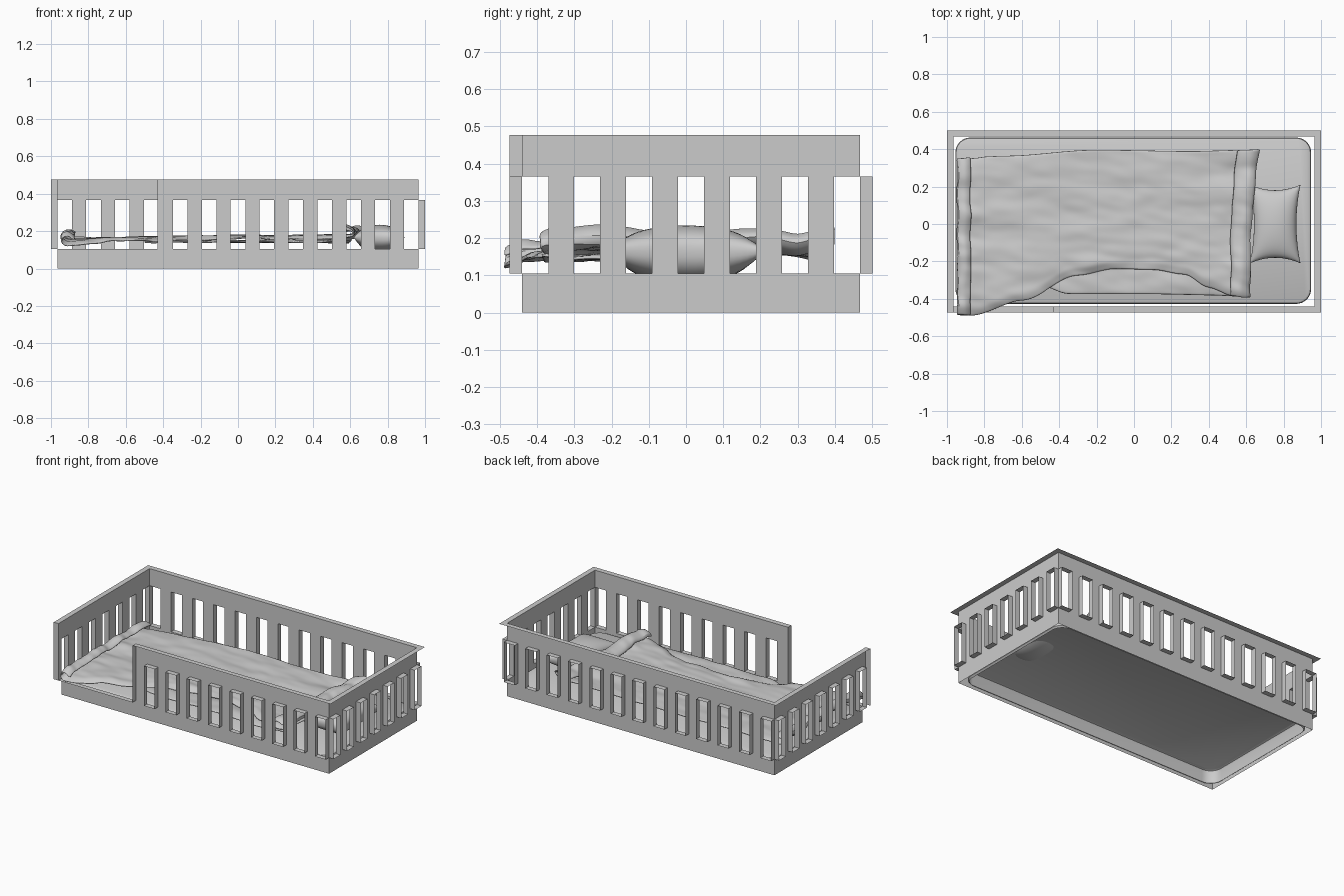
import bpy, bmesh, math
from mathutils import Vector, noise

if "Cube" in bpy.data.objects:
    bpy.data.objects.remove(bpy.data.objects["Cube"])

X, YF, YB = 0.966, -0.44, 0.467      # wall planes
OUT = 0.034                          # depth of the window frames and the rim
Z1, Z2, Z3 = 0.105, 0.365, 0.477     # sill, window head, top of walls
SPLIT = -0.43                        # front guard starts here


def finish(name, bm, smooth=None):
    bmesh.ops.remove_doubles(bm, verts=bm.verts, dist=1e-5)
    me = bpy.data.meshes.new(name)
    bm.to_mesh(me)
    bm.free()
    ob = bpy.data.objects.new(name, me)
    bpy.context.collection.objects.link(ob)
    if smooth:
        bpy.context.view_layer.objects.active = ob
        ob.select_set(True)
        bpy.ops.object.shade_smooth_by_angle(angle=math.radians(smooth))
        ob.select_set(False)
    return ob


def quad(bm, pts):
    bm.faces.new([bm.verts.new(p) for p in pts])


def wall(name, P, s0, s1, wins, w, base0=None):
    """Thin slatted wall; P maps (along, height, outward) to a point."""
    bm = bmesh.new()

    def rect(a, b, lo, hi):
        if b - a > 0.002:
            quad(bm, [P(a, lo, 0), P(b, lo, 0), P(b, hi, 0), P(a, hi, 0)])
    rect(s0 if base0 is None else base0, s1, 0, Z1)
    rect(s0, s1, Z2, Z3)
    edges = [s0] + [e for a in wins for e in (a, a + w)] + [s1]
    for a, b in zip(edges[::2], edges[1::2]):
        rect(a, b, Z1, Z2)
    # frame tunnels standing out around each window
    for a in wins:
        c = [(a, Z1), (a + w, Z1), (a + w, Z2), (a, Z2)]
        for p, q in zip(c, c[1:] + c[:1]):
            quad(bm, [P(*p, 0), P(*q, 0), P(*q, OUT), P(*p, OUT)])
    return finish(name, bm)


# Walls
WL, WS = 0.078, 0.07
long_w = [-X + k * (2 * X - WL) / 12 for k in range(13)]
short_w = [YF + k * (YB - YF - WS) / 6 for k in range(7)]
wall("back_wall", lambda s, z, o: (s, YB + o, z), -X, X, long_w, WL)
wall("front_guard", lambda s, z, o: (s, YF - o, z), SPLIT, X, long_w[4:], WL, -X)
wall("right_wall", lambda s, z, o: (X + o, s, z), YF, YB, short_w, WS)
wall("left_wall", lambda s, z, o: (-X - o, s, z), YF, YB, short_w, WS)

# Thin rim on top of the walls, sill at the opening and end caps
bm = bmesh.new()
XO, FO, BO = X + OUT, YF - OUT, YB + OUT
for x0, x1, y0, y1, z in [(-XO, XO, YB, BO, Z3), (-XO, -X, FO, YB, Z3), (X, XO, FO, YB, Z3),
                          (SPLIT, X, FO, YF, Z3), (-X, SPLIT, FO, YF, Z1)]:
    quad(bm, [(x0, y0, z), (x1, y0, z), (x1, y1, z), (x0, y1, z)])
for (xa, ya), (xb, yb) in [((-XO, FO), (-X, FO)), ((-X, FO), (-X, YF)), ((SPLIT, FO), (SPLIT, YF))]:
    quad(bm, [(xa, ya, Z1), (xb, yb, Z1), (xb, yb, Z3), (xa, ya, Z3)])
finish("top_rim", bm)

# Mattress: open-bottomed shell with round corners
bm = bmesh.new()


def outline(inset, z, r=0.08, n=8):
    ring = []
    for i, (cx, cy) in enumerate([(0.947 - r, 0.462 - r), (-0.955 + r, 0.462 - r),
                                  (-0.955 + r, -0.427 + r), (0.947 - r, -0.427 + r)]):
        for k in range(n + 1):
            a = math.pi / 2 * (i + k / n)
            ring.append(bm.verts.new((cx + (r - inset) * math.cos(a), cy + (r - inset) * math.sin(a), z)))
    return ring


rings = [outline(i, z) for i, z in [(0.01, 0.005), (0, 0.015), (0, 0.085), (0.004, 0.095), (0.014, 0.1)]]
for a, b in zip(rings, rings[1:]):
    for i in range(len(a)):
        j = (i + 1) % len(a)
        bm.faces.new((a[i], a[j], b[j], b[i]))
bm.faces.new(rings[-1])
finish("mattress", bm, 40)

# Pillow: two domed grids meeting at a pinched seam
bm = bmesh.new()
N = 24
for side in (0.068, -0.085):
    g = []
    for i in range(N + 1):
        row = []
        for j in range(N + 1):
            u, v = math.sin((i / N - 0.5) * math.pi), math.sin((j / N - 0.5) * math.pi)
            h = max(0, (1 - u * u) * (1 - v * v)) ** 0.4
            row.append(bm.verts.new((0.755 + 0.135 * u * (1 - 0.16 * (1 - v * v)),
                                     0.21 * v * (1 - 0.14 * (1 - u * u)), 0.166 + side * h)))
        g.append(row)
    for i in range(N):
        for j in range(N):
            f = (g[i][j], g[i + 1][j], g[i + 1][j + 1], g[i][j + 1])
            bm.faces.new(f if side > 0 else f[::-1])
finish("pillow", bm, 60)


def lerp_table(t, table):
    for (a, p), (b, q) in zip(table, table[1:]):
        if t <= b:
            k = max(0, (t - a) / (b - a))
            k = k * k * (3 - 2 * k)
            return p + (q - p) * k
    return table[-1][1]


def cloth(name, path, front, back, n, amp, dip=0.0):
    """Sheet swept along an x-z path, with wavy edges and wrinkles."""
    pts = []
    for p, q in zip(path, path[1:]):
        d = math.dist(p, q)
        m = max(1, round(d / 0.025))
        pts += [(p[0] + (q[0] - p[0]) * k / m, p[1] + (q[1] - p[1]) * k / m) for k in range(m)]
    pts.append(path[-1])
    bm = bmesh.new()
    g = []
    for x, z in pts:
        y0, y1 = lerp_table(x, front), lerp_table(x, back)
        fold = max(0, min(1, (abs(x + 0.17) - 0.55) / 0.2))     # near the folded ends
        row = []
        for j in range(n + 1):
            t = j / n
            y = y0 + (y1 - y0) * t + 0.01 * fold * noise.noise(Vector((x * 20, z * 30, t)))
            # calm in the middle, crumpled towards the front and the folds
            a = amp * (0.6 + 0.5 * fold + 0.6 * max(0, 1 - (y - y0) / 0.2))
            w = a * (noise.noise(Vector((x * 3, y * 9, z * 6)))
                     + 0.5 * noise.noise(Vector((x * 9 + y * 6, y * 18, 3))))
            edge = max(0, 1 - (y - y0) / 0.04)
            # right fold leans and bulges at its back and front corners
            right = max(0, min(1, (x - 0.35) / 0.2))
            over = max(0, min(1, (z - 0.18) / 0.03)) * right
            sx = right * (0.09 * (y * y - 0.03) + 0.03 * y + over * 0.05 * y)
            sx += 0.012 * fold * noise.noise(Vector((2, y * 7, z * 25)))
            row.append(bm.verts.new((x + sx + 0.3 * w, y, z + w - dip * edge)))
        g.append(row)
    for a, b in zip(g, g[1:]):
        for j in range(n):
            bm.faces.new((a[j], b[j], b[j + 1], a[j + 1]))
    ob = finish(name, bm, 60)
    so = ob.modifiers.new("thickness", 'SOLIDIFY')
    so.thickness, so.offset = 0.01, 0
    su = ob.modifiers.new("soften", 'SUBSURF')
    su.levels = su.render_levels = 1


# Blanket with both ends folded back over the top
cloth("blanket",
      [(-0.87, 0.18), (-0.905, 0.198), (-0.938, 0.19), (-0.945, 0.165), (-0.92, 0.148), (-0.86, 0.155),
       (-0.5, 0.162), (0.0, 0.173), (0.45, 0.17), (0.57, 0.17), (0.625, 0.18), (0.635, 0.205),
       (0.59, 0.226), (0.54, 0.21), (0.525, 0.19)],
      [(-0.95, -0.485), (-0.86, -0.49), (-0.6, -0.41), (-0.3, -0.275), (-0.1, -0.24), (0.1, -0.245),
       (0.27, -0.27), (0.4, -0.34), (0.52, -0.385), (0.66, -0.395)],
      [(-0.95, 0.35), (-0.7, 0.365), (-0.2, 0.397), (0.3, 0.39), (0.66, 0.4)], 48, 0.016, 0.015)

# Lower layer of the blanket showing along the front
cloth("blanket_under_layer",
      [(-0.5, 0.145), (0.0, 0.145), (0.6, 0.145)],
      [(-0.5, -0.33), (-0.35, -0.375), (0.0, -0.375), (0.6, -0.385)],
      [(-0.5, -0.05), (0.6, -0.05)], 16, 0.014)
